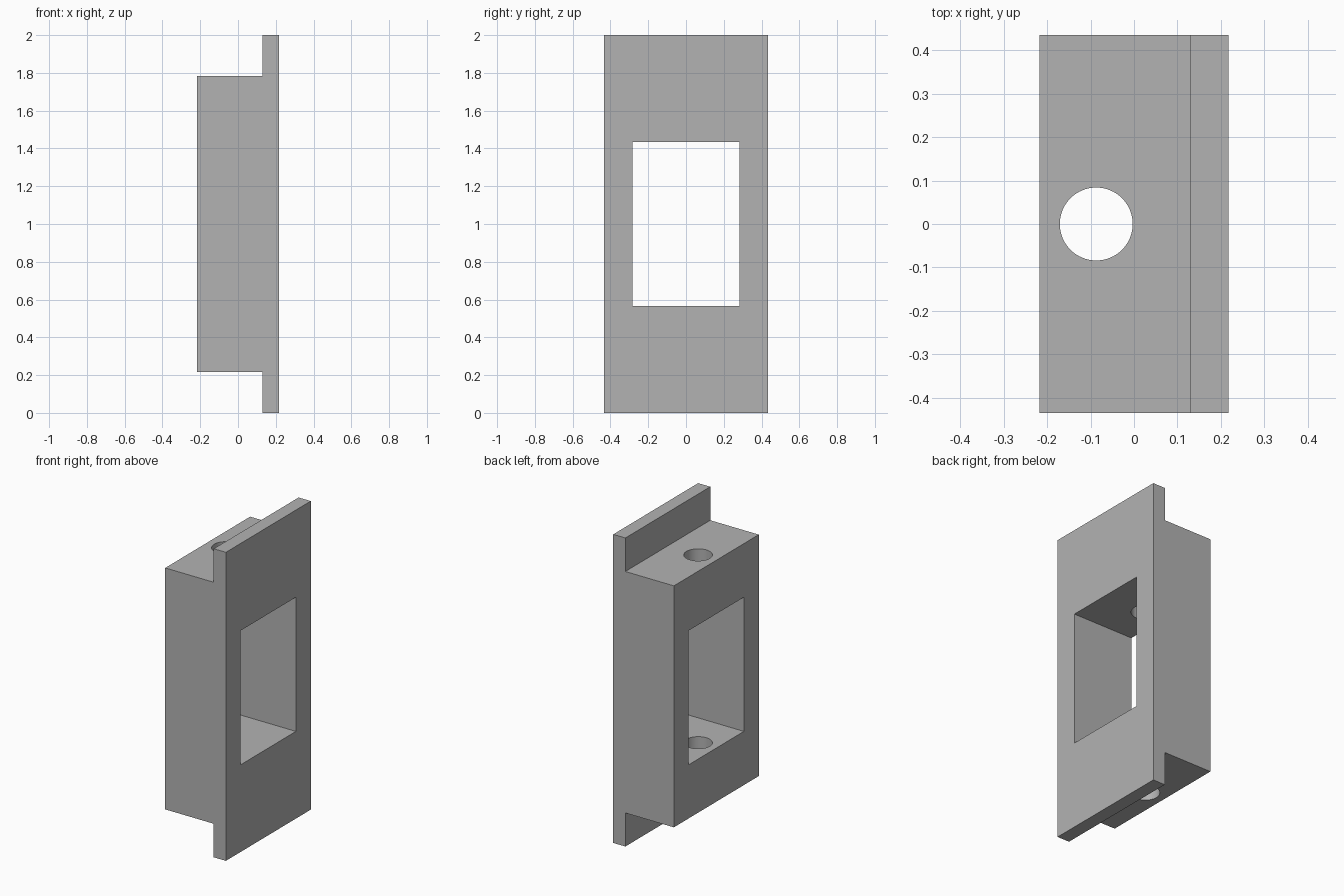
import bpy
import bmesh

cube = bpy.data.objects.get("Cube")
if cube:
    bpy.data.objects.remove(cube, do_unlink=True)

U = 2 / 46                      # one design unit
X0, X1 = -5 * U, 5 * U          # rear of body, face of plate
STEP = 3 * U                    # back of the plate
HALF_DEPTH = 10 * U

grey = bpy.data.materials.new("plain grey")
grey.use_nodes = True
colour = (0.45, 0.45, 0.45, 1)
grey.diffuse_color = colour
grey.node_tree.nodes["Principled BSDF"].inputs["Base Color"].default_value = colour


def make_object(name, bm):
    bmesh.ops.recalc_face_normals(bm, faces=bm.faces)
    mesh = bpy.data.meshes.new(name)
    bm.to_mesh(mesh)
    bm.free()
    mesh.materials.append(grey)
    obj = bpy.data.objects.new(name, mesh)
    bpy.context.collection.objects.link(obj)
    return obj


# Body and face plate: one T-shaped profile extruded along y
low, high = 5 * U, 41 * U
profile = [(X0, low), (STEP, low), (STEP, 0), (X1, 0),
           (X1, 2), (STEP, 2), (STEP, high), (X0, high)]
bm = bmesh.new()
face = bm.faces.new([bm.verts.new((x, -HALF_DEPTH, z)) for x, z in profile])
ext = bmesh.ops.extrude_face_region(bm, geom=[face])
verts = [g for g in ext["geom"] if isinstance(g, bmesh.types.BMVert)]
bmesh.ops.translate(bm, verts=verts, vec=(0, 2 * HALF_DEPTH, 0))
housing = make_object("flanged_housing", bm)

# Rectangular window through x
bm = bmesh.new()
bmesh.ops.create_cube(bm, size=1)
bmesh.ops.scale(bm, verts=bm.verts, vec=(1, 13 * U, 20 * U))
bmesh.ops.translate(bm, verts=bm.verts, vec=(0, 0, 1))
window = make_object("window_cutter", bm)

# Round bore through z
bm = bmesh.new()
bmesh.ops.create_cone(bm, cap_ends=True, segments=64, radius1=0.084,
                      radius2=0.084, depth=3)
bmesh.ops.translate(bm, verts=bm.verts, vec=(-2 * U, 0, 1))
bore = make_object("bore_cutter", bm)

# Cut the openings and discard the cutters
for cutter in (window, bore):
    mod = housing.modifiers.new(cutter.name, "BOOLEAN")
    mod.operation = "DIFFERENCE"
    mod.solver = "EXACT"
    mod.object = cutter
    bpy.context.view_layer.objects.active = housing
    bpy.ops.object.modifier_apply(modifier=mod.name)
    bpy.data.objects.remove(cutter, do_unlink=True)

# Smooth bore walls, sharp edges elsewhere
bpy.ops.object.select_all(action="DESELECT")
housing.select_set(True)
bpy.context.view_layer.objects.active = housing
bpy.ops.object.shade_smooth_by_angle(angle=0.5)
